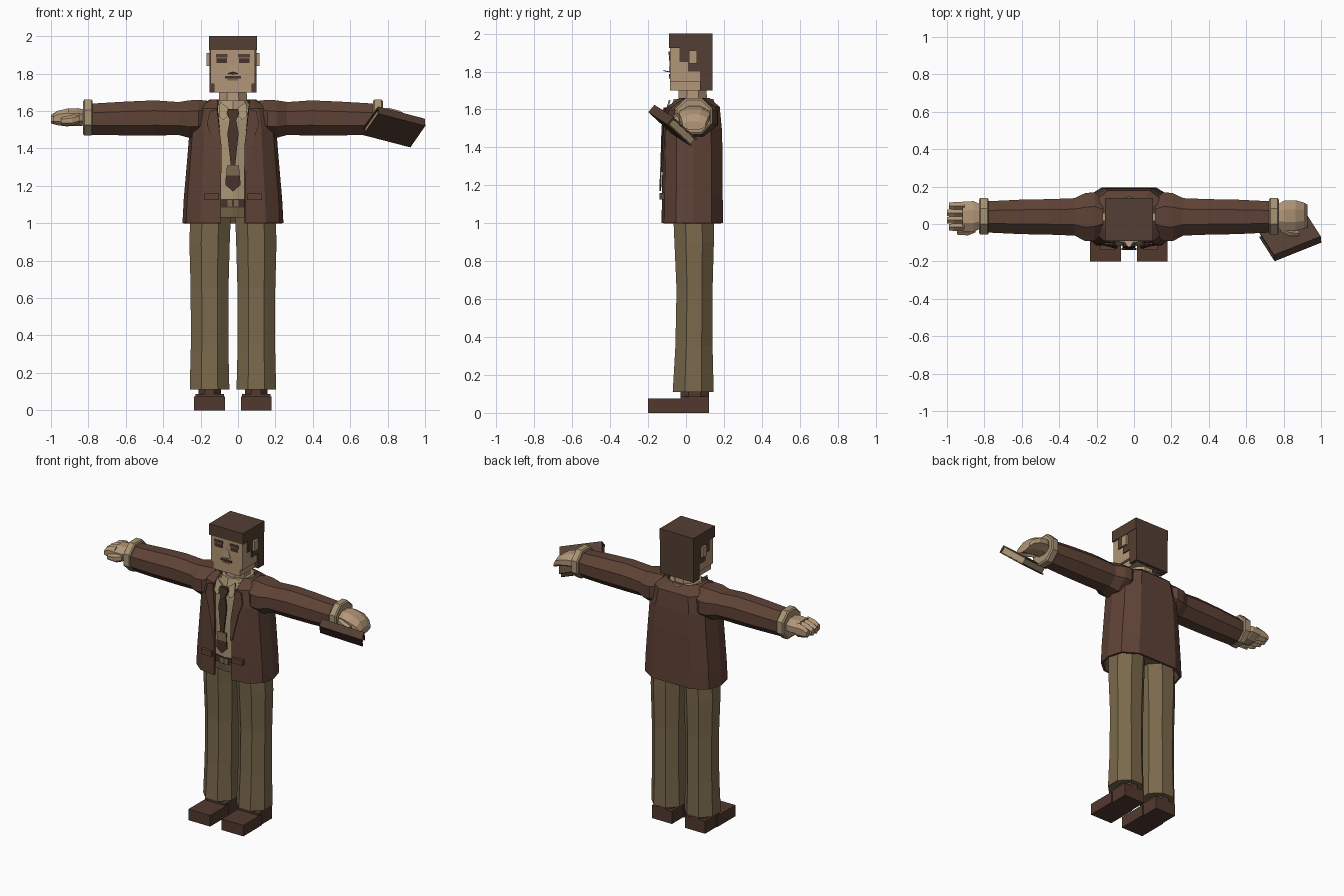
import bpy, bmesh, math
from mathutils import Matrix, Vector

CX = -0.027   # body centre line; the held book widens the model on one side


def material(name, r, g, b):
    lin = [(c / 255 / 12.92 if c < 11 else ((c / 255 + 0.055) / 1.055) ** 2.4) for c in (r, g, b)]
    m = bpy.data.materials.new(name)
    m.diffuse_color = (*lin, 1)
    return m


JACKET = material("jacket brown", 94, 66, 54)
HAIR = material("hair brown", 84, 62, 51)
SKIN = material("skin", 178, 150, 120)
SHIRT = material("shirt tan", 168, 148, 116)
TROUSER = material("trouser olive", 122, 105, 76)
SHOE = material("shoe brown", 82, 57, 47)
DARK = material("dark brown", 70, 50, 41)
LIP = material("lip tan", 128, 98, 76)


def finish(name, bm, mat):
    bmesh.ops.recalc_face_normals(bm, faces=bm.faces)
    me = bpy.data.meshes.new(name)
    bm.to_mesh(me)
    bm.free()
    me.materials.append(mat)
    ob = bpy.data.objects.new(name, me)
    bpy.context.collection.objects.link(ob)
    return ob


def box(name, x0, x1, y0, y1, z0, z1, mat):
    """Box in body coordinates (x measured from the centre line)."""
    bm = bmesh.new()
    bmesh.ops.create_cube(bm, size=1)
    for v in bm.verts:
        v.co = (CX + (x0 + x1) / 2 + v.co.x * (x1 - x0),
                (y0 + y1) / 2 + v.co.y * (y1 - y0), (z0 + z1) / 2 + v.co.z * (z1 - z0))
    return finish(name, bm, mat)


def loft(name, rings, mat, closed=True):
    """Skin a list of point rings."""
    bm = bmesh.new()
    rows = [[bm.verts.new((p[0] + CX, p[1], p[2])) for p in r] for r in rings]
    n = len(rows[0])
    for a, b in zip(rows, rows[1:]):
        for i in range(n if closed else n - 1):
            j = (i + 1) % n
            bm.faces.new((a[i], a[j], b[j], b[i]))
    if closed:
        bm.faces.new(rows[0])
        bm.faces.new(rows[-1])
    return finish(name, bm, mat)


def oval(n=8):
    """Unit polygon whose flats touch the unit square."""
    k = 1 / math.cos(math.pi / n)
    return [(k * math.cos((i + .5) * math.tau / n), k * math.sin((i + .5) * math.tau / n)) for i in range(n)]


def tube_z(name, rows, mat, n=8):
    """Upright tube; rows of z, centre x, centre y, half x, half y."""
    return loft(name, [[(x + hx * c, y + hy * s, z) for c, s in oval(n)] for z, x, y, hx, hy in rows], mat)


def tube_x(name, side, rows, mat, n=8):
    """Sideways tube; rows of x, centre y, centre z, half y, half z."""
    return loft(name, [[(side * x, y + hy * c, z + hz * s) for c, s in oval(n)] for x, y, z, hy, hz in rows], mat)


def plate(name, pts, mat, t=0.009):
    """Thin plate facing the front."""
    return loft(name, [[(x, y, z) for x, y, z in pts], [(x, y + t, z) for x, y, z in pts]], mat)


# Head, neck and face
box("jaw", -.102, .102, -.085, .12, 1.70, 1.75, SKIN)
box("face", -.119, .119, -.085, .13, 1.745, 1.94, SKIN)
tube_z("neck", [(1.6, 0, .035, .078, .078), (1.71, 0, .035, .073, .073)], SKIN)
loft("nose", [[(-.012, -.086, 1.865), (.012, -.086, 1.865), (.012, -.08, 1.865), (-.012, -.08, 1.865)],
              [(-.03, -.09, 1.80), (.03, -.09, 1.80), (.03, -.08, 1.80), (-.03, -.08, 1.80)]], SKIN)
loft("nose_ridge", [[(-.004, -.088, 1.865), (.004, -.088, 1.865), (0, -.082, 1.865)],
                    [(-.03, -.086, 1.80), (.03, -.086, 1.80), (0, -.082, 1.795)],
                    [(-.007, -.122, 1.808), (.007, -.122, 1.808), (0, -.11, 1.80)]], SKIN)
box("mouth", -.042, .042, -.089, -.083, 1.775, 1.787, DARK)
box("lower_lip", -.028, .028, -.09, -.083, 1.762, 1.775, LIP)
box("hair_top", -.128, .128, -.09, .14, 1.925, 2.0, HAIR)
box("hair_back", -.126, .126, .075, .14, 1.70, 1.93, HAIR)
for s in (-1, 1):
    def sided(name, a, b, *rest):
        return box(name, min(s * a, s * b), max(s * a, s * b), *rest)
    sided("eyebrow", .028, .09, -.091, -.083, 1.888, 1.905, HAIR)
    sided("eye", .032, .088, -.089, -.083, 1.858, 1.882, DARK)
    sided("eyelid", .03, .09, -.089, -.083, 1.882, 1.888, LIP)
    sided("sideburn", .11, .126, -.035, .01, 1.85, 1.93, HAIR)
    sided("hair_side", .11, .126, .01, .08, 1.80, 1.93, HAIR)
    sided("ear", .11, .141, .015, .058, 1.842, 1.91, SKIN)

# Shirt, collar and belt
tube_z("shirt", [(1.10, 0, .03, .21, .13), (1.35, 0, .03, .2, .128),
                 (1.55, 0, .03, .18, .12), (1.63, 0, .035, .11, .1)], SHIRT, 10)
tube_z("collar", [(1.59, 0, .035, .115, .115), (1.655, 0, .04, .095, .1)], SHIRT, 10)
tube_z("belt", [(1.085, 0, .03, .215, .136), (1.13, 0, .03, .213, .136)], DARK, 10)
box("belt_buckle", -.03, .03, -.112, -.1, 1.09, 1.125, TROUSER)
tube_z("trouser_hips", [(1.03, 0, .035, .21, .125), (1.09, 0, .03, .213, .132)], TROUSER, 10)

# Jacket: open-fronted shell
rings = []
for z, w, f, b, g in [(1.0, .263, -.122, .188, .064), (1.13, .256, -.12, .187, .064),
                      (1.35, .237, -.117, .187, .064), (1.5, .225, -.112, .182, .072),
                      (1.61, .2, -.095, .172, .082), (1.655, .12, -.03, .12, .09)]:
    half = [(g, f), (.66 * w, f * .88), (.93 * w, f * .4), (w, .04), (.9 * w, .7 * b), (.55 * w, b)]
    rings.append([(x, y, z) for x, y in half] + [(-x, y, z) for x, y in reversed(half)])
jacket = loft("jacket", rings, JACKET, closed=False)
mod = jacket.modifiers.new("cloth", 'SOLIDIFY')
mod.thickness, mod.offset = 0.014, 0
for s in (-1, 1):
    plate("lapel", [(s * x, y, z) for x, y, z in [
        (.085, -.112, 1.61), (.125, -.108, 1.60), (.14, -.116, 1.53), (.115, -.12, 1.46),
        (.072, -.132, 1.27), (.06, -.132, 1.27), (.062, -.128, 1.42)]], JACKET)
    box("pocket_flap", min(s * .075, s * .155), max(s * .075, s * .155), -.14, -.1, 1.125, 1.16, JACKET)
    plate("collar_point", [(s * .005, -.105, 1.60), (s * .07, -.09, 1.65),
                           (s * .075, -.112, 1.57), (s * .05, -.12, 1.55)], SHIRT)

# Tie with a pale stripe
plate("tie_knot", [(-.028, -.118, 1.61), (.028, -.118, 1.61), (.034, -.125, 1.585), (.016, -.128, 1.55),
                   (-.016, -.128, 1.55), (-.034, -.125, 1.585)], DARK, .02)
plate("tie_upper", [(-.016, -.125, 1.56), (.016, -.125, 1.56), (.03, -.13, 1.48),
                    (.012, -.135, 1.31), (-.012, -.135, 1.31), (-.03, -.13, 1.48)], DARK)
plate("tie_stripe", [(-.036, -.138, 1.255), (.036, -.138, 1.255), (.032, -.135, 1.31), (-.032, -.135, 1.31)], TROUSER)
plate("tie_tip", [(-.038, -.138, 1.255), (.038, -.138, 1.255), (.04, -.139, 1.205),
                  (0, -.14, 1.17), (-.04, -.139, 1.205)], DARK)

for s in (-1, 1):
    # Legs and shoes
    cx = s * .125
    tube_z("trouser_leg", [(.11, cx, .038, .106, .108), (.35, cx, .042, .1, .098), (.65, cx, .045, .101, .095),
                           (.9, cx, .043, .108, .104), (1.06, cx * .95, .04, .108, .108)], TROUSER)
    box("shoe_heel", cx - .076, cx + .076, -.03, .12, 0, .087, SHOE)
    box("shoe_toe", cx - .082, cx + .082, -.2, .0, 0, .075, SHOE)
    tube_z("ankle", [(.08, cx, .045, .06, .075), (.14, cx, .045, .06, .075)], SHOE)
    # Sleeves and cuffs
    tube_x("sleeve", s, [(.14, .04, 1.57, .095, .085), (.185, .04, 1.56, .13, .1), (.235, .037, 1.557, .128, .1),
                         (.29, .038, 1.56, .1, .088), (.42, .038, 1.563, .095, .094),
                         (.58, .038, 1.56, .092, .09), (.765, .038, 1.556, .083, .083)], JACKET)
    tube_x("cuff", s, [(.75, .041, 1.565, .092, .09), (.757, .041, 1.565, .098, .096),
                       (.795, .041, 1.565, .098, .096), (.802, .041, 1.565, .088, .086)], SHIRT)

# Empty hand, flat, with four fingers and a thumb
tube_x("flat_palm", -1, [(.79, .04, 1.565, .062, .042), (.83, .04, 1.567, .082, .048),
                         (.89, .04, 1.567, .08, .046)], SKIN)
for i in range(4):
    y = -.017 + i * .038
    tip = .973 - (.012 if i in (0, 3) else 0)
    tube_x("flat_finger", -1, [(.88, y, 1.565, .021, .042), (.935, y, 1.563, .02, .034),
                               (tip, y, 1.557, .017, .02)], SKIN, 6)
tube_x("flat_thumb", -1, [(.82, -.03, 1.56, .015, .022), (.86, -.043, 1.55, .018, .024),
                          (.92, -.043, 1.545, .014, .018)], SKIN, 6)

# Gripping hand, curled down over the book
tube_x("grip_palm", 1, [(.79, .04, 1.565, .062, .045), (.83, .045, 1.572, .08, .045),
                        (.89, .045, 1.56, .082, .042), (.935, .045, 1.54, .07, .035),
                        (.955, .042, 1.515, .06, .022)], SKIN)
tube_x("grip_thumb", 1, [(.81, -.02, 1.56, .02, .025), (.86, -.045, 1.555, .02, .022),
                         (.91, -.05, 1.545, .014, .018)], SKIN, 6)

# Book, tilted: long axis u, short axis v, thickness w
u = Vector((.25, .10, -.065)).normalized()
v = Vector((-.08, .125, -.115)).normalized()
w = u.cross(v)
turn = Matrix((u, v, w)).transposed().to_4x4()
for name, size, off, mat in [("book_pages", (.262, .172, .034), (0, 0, 0), SHIRT),
                             ("book_cover_inner", (.277, .188, .009), (0, 0, .021), HAIR),
                             ("book_cover_outer", (.277, .188, .009), (0, 0, -.021), HAIR),
                             ("book_spine", (.277, .009, .051), (0, -.0895, 0), HAIR)]:
    bm = bmesh.new()
    bmesh.ops.create_cube(bm, size=1)
    place = Matrix.Translation((.835, -.07, 1.515)) @ turn @ Matrix.Translation(off) @ Matrix.Diagonal((*size, 1))
    bmesh.ops.transform(bm, matrix=place, verts=bm.verts)
    finish(name, bm, mat)
